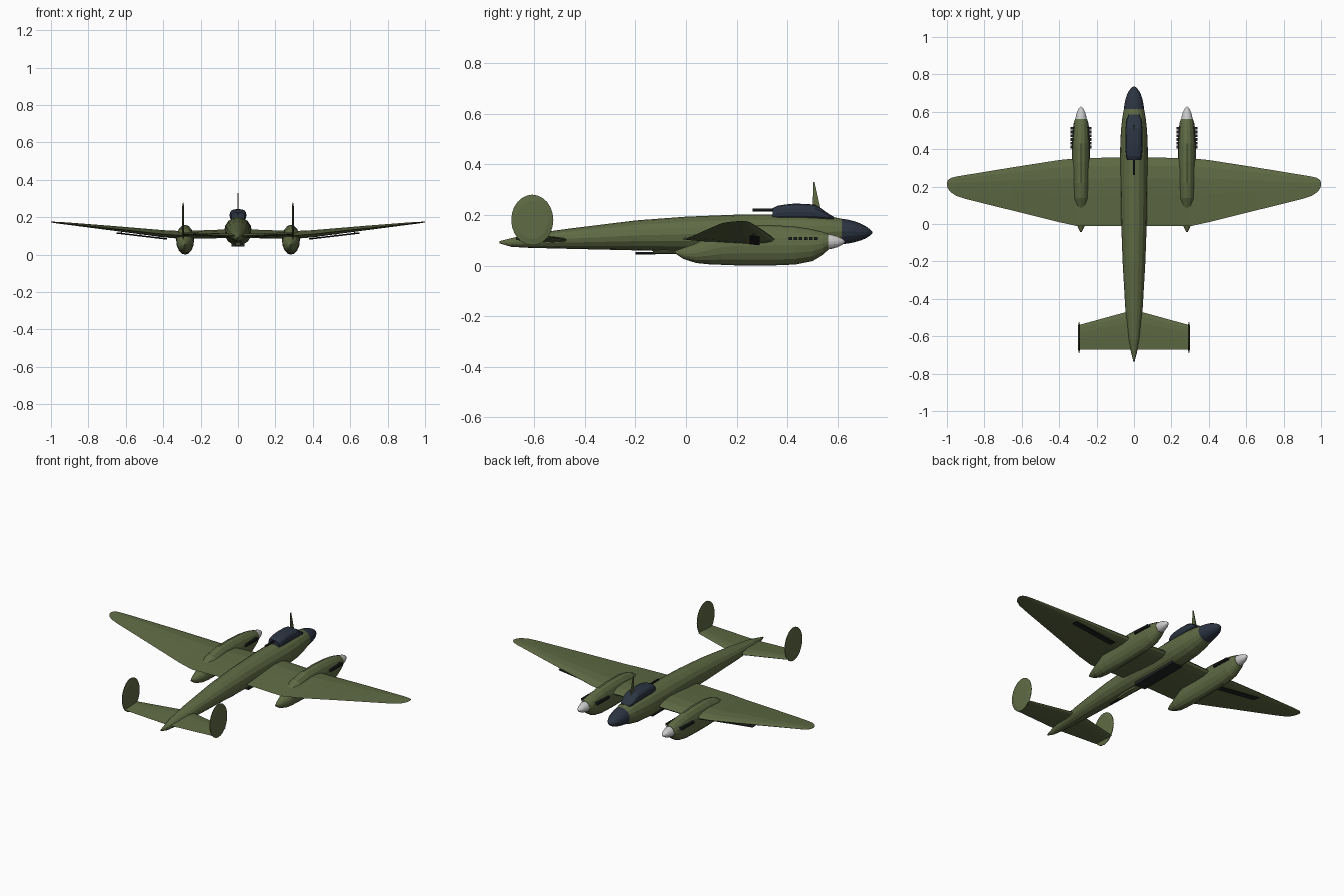
import bpy, bmesh
from math import sin, cos, pi, copysign


def material(name, rgb):
    m = bpy.data.materials.new(name)
    m.diffuse_color = (*rgb, 1)
    return m


GREEN = material("olive_paint", (0.115, 0.145, 0.058))
GLASS = material("dark_glass", (0.025, 0.035, 0.055))
BLACK = material("dark_metal", (0.015, 0.017, 0.017))
WHITE = material("spinner_paint", (0.6, 0.6, 0.6))


def loft(name, rings, mat):
    """Skin a list of closed point rings and cap both ends."""
    bm = bmesh.new()
    vs = [[bm.verts.new(p) for p in ring] for ring in rings]
    n = len(vs[0])
    for a, b in zip(vs, vs[1:]):
        for i in range(n):
            j = (i + 1) % n
            bm.faces.new((a[i], a[j], b[j], b[i]))
    bm.faces.new(vs[0])
    bm.faces.new(vs[-1])
    bmesh.ops.recalc_face_normals(bm, faces=bm.faces)
    me = bpy.data.meshes.new(name)
    bm.to_mesh(me)
    bm.free()
    me.materials.append(mat)
    ob = bpy.data.objects.new(name, me)
    bpy.context.collection.objects.link(ob)
    return ob


def body(name, sections, mat, cx=0, n=16, e=1.0):
    """Loft along y; each section is (y, half width, bottom z, top z)."""
    def p(v):
        return copysign(abs(v) ** e, v)
    rings = []
    for y, w, lo, hi in sections:
        mid, h = (lo + hi) / 2, (hi - lo) / 2
        rings.append([(cx + w * p(cos(2 * pi * i / n)), y, mid + h * p(sin(2 * pi * i / n)))
                      for i in range(n)])
    return loft(name, rings, mat)


def airfoil(x, le, te, z, t):
    """Wing section: leading edge, trailing edge, height and thickness."""
    top = [(0, 0), (.03, .28), (.12, .48), (.3, .58), (.55, .42), (.8, .2), (1, .02)]
    low = [(.8, -.14), (.55, -.3), (.3, -.42), (.12, -.38), (.03, -.22)]
    return [(x, le + (te - le) * c, z + t * h) for c, h in top + low]


def surface(name, half, mat):
    """Full-span surface from one half's sections."""
    mirrored = [(-s[0], *s[1:]) for s in reversed(half) if s[0] > 0]
    return loft(name, [airfoil(*s) for s in mirrored + half], mat)


def box(name, lo, hi, mat):
    (a, b, c), (d, e, f) = lo, hi
    return loft(name, [[(a, y, c), (d, y, c), (d, y, f), (a, y, f)] for y in (b, e)], mat)


def barrel(name, y0, y1, z, r):
    return body(name, [(y0, r, z - r, z + r), (y1, r, z - r, z + r)], BLACK, n=8)


# Fuselage and glazed nose
body("fuselage", [(-.737, .003, .088, .096), (-.69, .015, .074, .108), (-.62, .029, .07, .124),
                  (-.46, .046, .066, .146), (-.2, .061, .06, .178), (.0, .068, .055, .193),
                  (.2, .072, .048, .201), (.4, .074, .048, .202), (.5, .07, .055, .2),
                  (.57, .062, .07, .194), (.615, .054, .084, .185)], GREEN)
body("glazed_nose", [(.615, .054, .084, .185), (.64, .051, .087, .181), (.665, .046, .092, .175),
                     (.69, .038, .099, .166), (.712, .027, .108, .154),
                     (.728, .014, .119, .142), (.736, .003, .128, .133)], GLASS)
# Cockpit canopy, rear gun and mast
body("canopy", [(.342, .036, .18, .226), (.36, .042, .18, .236), (.39, .045, .18, .241),
                (.42, .045, .18, .244), (.45, .045, .18, .244), (.48, .045, .18, .243),
                (.51, .045, .18, .24), (.535, .043, .18, .225), (.56, .039, .18, .207),
                (.585, .028, .175, .192)], GLASS, n=16, e=.75)
barrel("rear_gun", .263, .35, .22, .006)
loft("antenna_mast", [[(-.004, .5, .225), (.004, .5, .225), (.004, .53, .225), (-.004, .53, .225)],
                      [(-.002, .501, .33), (.002, .501, .33), (.002, .507, .33), (-.002, .507, .33)]],
     GREEN)
# Belly: bay doors, rear hatch fairing and ventral gun
box("bay_doors", (-.036, .05, .045), (.036, .37, .065), BLACK)
body("ventral_fairing", [(-.13, .012, .046, .066), (-.08, .02, .045, .07),
                         (.0, .02, .046, .07), (.05, .01, .05, .07)], GREEN, n=8)
barrel("ventral_gun", -.2, -.12, .049, .005)
# Wing with rounded tips and upswept outer panels
surface("wing", [(0, .356, -.012, .108, .046), (.07, .356, -.012, .108, .046),
                 (.3, .352, -.012, .102, .042), (.4, .342, .01, .109, .038),
                 (.65, .303, .072, .137, .026), (.9, .262, .134, .164, .013),
                 (.95, .254, .15, .169, .01), (.98, .246, .17, .172, .007),
                 (.995, .234, .19, .174, .005), (1.0, .222, .205, .175, .003)], GREEN)
# Tailplane
surface("tailplane", [(0, -.462, -.672, .1, .022), (.04, -.47, -.672, .101, .022),
                      (.295, -.54, -.67, .112, .012)], GREEN)

for s, side in ((-1, "left"), (1, "right")):
    cx = s * .283
    # Engine nacelle with spinner
    body(side + "_nacelle", [(-.043, .004, .048, .058), (-.01, .02, .026, .07),
                             (.04, .036, .01, .088), (.09, .044, .005, .116),
                             (.14, .047, .003, .143), (.22, .048, .0, .158),
                             (.33, .048, .0, .16), (.43, .048, .004, .154),
                             (.5, .045, .018, .143), (.54, .039, .042, .133),
                             (.562, .032, .062, .126)], GREEN, cx)
    body(side + "_spinner", [(.558, .031, .063, .125), (.58, .027, .067, .121),
                             (.6, .021, .073, .115), (.617, .012, .082, .106),
                             (.627, .003, .091, .097)], WHITE, cx)
    # Exhaust stubs on both flanks
    for f in (-1, 1):
        for i in range(6):
            y = .405 + i * .02
            x0, x1 = sorted((cx + f * .035, cx + f * .057))
            box(side + "_exhaust", (x0, y, .1), (x1, y + .014, .112), BLACK)
    # End-plate fin: an oval plate with a thinner rim
    def oval(x, k):
        return [(s * x, -.607 + .083 * k * cos(2 * pi * i / 24), .18 + .1 * k * sin(2 * pi * i / 24))
                for i in range(24)]
    loft(side + "_fin", [oval(.288, .75), oval(.292, 1), oval(.295, 1), oval(.299, .75)], GREEN)
    # Dive brake slat hung below the outer wing
    loft(side + "_dive_brake", [[(s * x, y, z + dz) for y, dz in
                                 ((.25, 0), (.29, -.004), (.29, 0), (.25, .004))]
                                for x, z in ((.38, .084), (.65, .116))], BLACK)
    # Struts holding the slat
    for x, z in ((.42, .089), (.52, .101), (.62, .113)):
        x0, x1 = sorted((s * x, s * (x + .006)))
        box(side + "_brake_strut", (x0, .262, z), (x1, .275, z + .022), BLACK)
